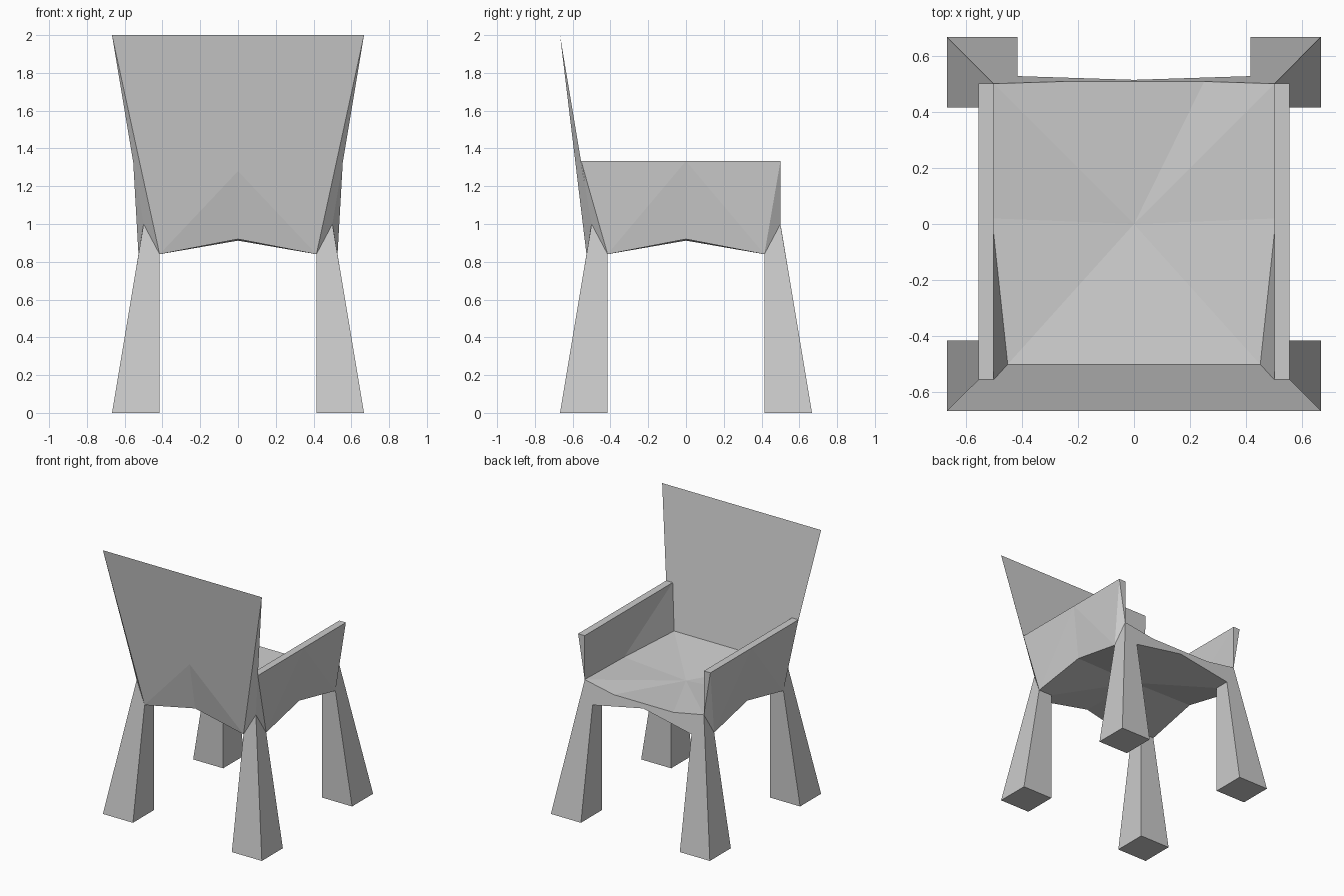
import bpy
import bmesh

cube = bpy.data.objects.get("Cube")
if cube:
    bpy.data.objects.remove(cube, do_unlink=True)

grey = bpy.data.materials.new("plain_grey")
grey.use_nodes = True
COLOR = (0.6, 0.6, 0.6, 1)
grey.diffuse_color = COLOR
grey.node_tree.nodes["Principled BSDF"].inputs["Base Color"].default_value = COLOR

FOOT, INNER = 0.667, 0.415     # outer and inner leg lines
RIM, ARM, TOP = 0.84, 1.333, 2.0


def lean(z):
    """Distance of the tapering leg planes from the centre at height z."""
    return FOOT - z / 6


def mirror(p):
    return (-p[0], p[1], p[2])


def back(p):
    return (p[0], -p[1], p[2])


def solid(name, faces=None, hull=None):
    """Flat-shaded closed solid from corner loops, or the hull of some points."""
    bm = bmesh.new()
    if hull:
        bmesh.ops.convex_hull(bm, input=[bm.verts.new(p) for p in hull])
        bmesh.ops.dissolve_limit(bm, angle_limit=0.01, verts=bm.verts, edges=bm.edges)
    else:
        for loop in faces:
            bm.faces.new([bm.verts.new(p) for p in loop])
        bmesh.ops.remove_doubles(bm, verts=bm.verts, dist=0.0005)
    bmesh.ops.recalc_face_normals(bm, faces=bm.faces)
    mesh = bpy.data.meshes.new(name)
    bm.to_mesh(mesh)
    bm.free()
    mesh.materials.append(grey)
    obj = bpy.data.objects.new(name, mesh)
    bpy.context.collection.objects.link(obj)
    return obj


# Shared corner points, given for +x and mirrored as needed
peak = (0.5, 0.5, 1.0)                       # leg tip
rim_y = (INNER, lean(RIM), RIM)              # leg top, on the y side
rim_x = (lean(RIM), INNER, RIM)              # leg top, on the x side
knee = (INNER, INNER, RIM)                   # inner leg corner
arch_y = (0, lean(0.92), 0.92)               # middle of the apron arches
arch_x = (lean(0.92), 0, 0.92)
seat_back = (0.45, -0.5, 1.0)
seat_side = (0.506, 0.02, 0.985)
seat_lip = (0.25, lean(0.955), 0.955)
peak_b, rim_yb, rim_xb, knee_b, arch_yb = map(back, (peak, rim_y, rim_x, knee, arch_y))
shoulder = (lean(-ARM) - 2 * ARM / 6 + 0.11, -0.555, ARM)
shoulder = (0.555, -0.555, ARM)              # arm meets backrest

# Legs: splayed outside, upright inside
for sx, side in ((1, "left"), (-1, "right")):
    for sy, end in ((-1, "front"), (1, "back")):
        foot = [(x, y, 0) for x in (INNER, FOOT) for y in (INNER, FOOT)]
        points = foot + [knee, rim_x, rim_y, peak]
        solid(f"{end}_{side}_leg", hull=[(x * sx, y * sy, z) for x, y, z in points])

# Seat: dished top, arched underside
dish, belly = (0, 0, 0.935), (0, 0, 0.912)
half = [
    [dish, seat_back, seat_side], [dish, seat_side, peak], [dish, peak, seat_lip],
    [belly, arch_y, rim_y, knee], [belly, knee, rim_x, arch_x],
    [belly, arch_yb, rim_yb, knee_b], [belly, knee_b, rim_xb, arch_x],
    [knee, rim_y, rim_x], [knee_b, rim_yb, rim_xb],
    [peak, rim_y, rim_x], [seat_back, rim_yb, rim_xb],
    [peak, seat_side, arch_x, rim_x], [seat_side, seat_back, rim_xb, arch_x],
]
seat = half + [[mirror(p) for p in f] for f in half]
seat += [
    [dish, seat_lip, mirror(seat_lip)], [dish, seat_back, mirror(seat_back)],
    [peak, seat_lip, mirror(seat_lip), mirror(peak), mirror(rim_y), arch_y, rim_y],
    [seat_back, mirror(seat_back), mirror(rim_yb), arch_yb, rim_yb],
]
solid("seat", seat)

# Arms: leaning panels that widen to a flat top
arm_mid = (0.555, 0, ARM)
arm_end = (0.555, 0.5, ARM)
in_end = (0.5, 0.5, ARM)
in_back = (0.5, -0.555, ARM)
arm = [
    [shoulder, arm_mid, rim_xb], [arm_mid, arch_x, rim_xb],
    [arm_mid, rim_x, arch_x], [arm_mid, arm_end, rim_x],
    [shoulder, arm_mid, arm_end, in_end, in_back],
    [arm_end, in_end, peak], [arm_end, peak, rim_x],
    [in_end, seat_side, peak], [in_end, in_back, seat_side],
    [in_back, seat_back, seat_side],
    [rim_x, peak, seat_side, arch_x], [arch_x, seat_side, seat_back, rim_xb],
    [shoulder, peak_b, rim_xb], [shoulder, in_back, seat_back, peak_b],
    [seat_back, peak_b, rim_xb],
]
solid("left_arm", arm)
solid("right_arm", [[mirror(p) for p in f] for f in arm])

# Backrest: flares upward and thins to a sharp top edge
tip = (FOOT, -FOOT, TOP)
fold = (0, -0.58, 1.28)
backrest = [
    [tip, mirror(tip), mirror(peak_b), peak_b],
    [tip, mirror(tip), fold],
    [peak_b, mirror(peak_b), mirror(rim_yb), arch_yb, rim_yb],
]
for flip in (tuple, mirror):
    backrest += [[flip(p) for p in f] for f in (
        [tip, rim_yb, fold], [fold, rim_yb, arch_yb], [tip, rim_yb, peak_b])]
solid("backrest", backrest)
